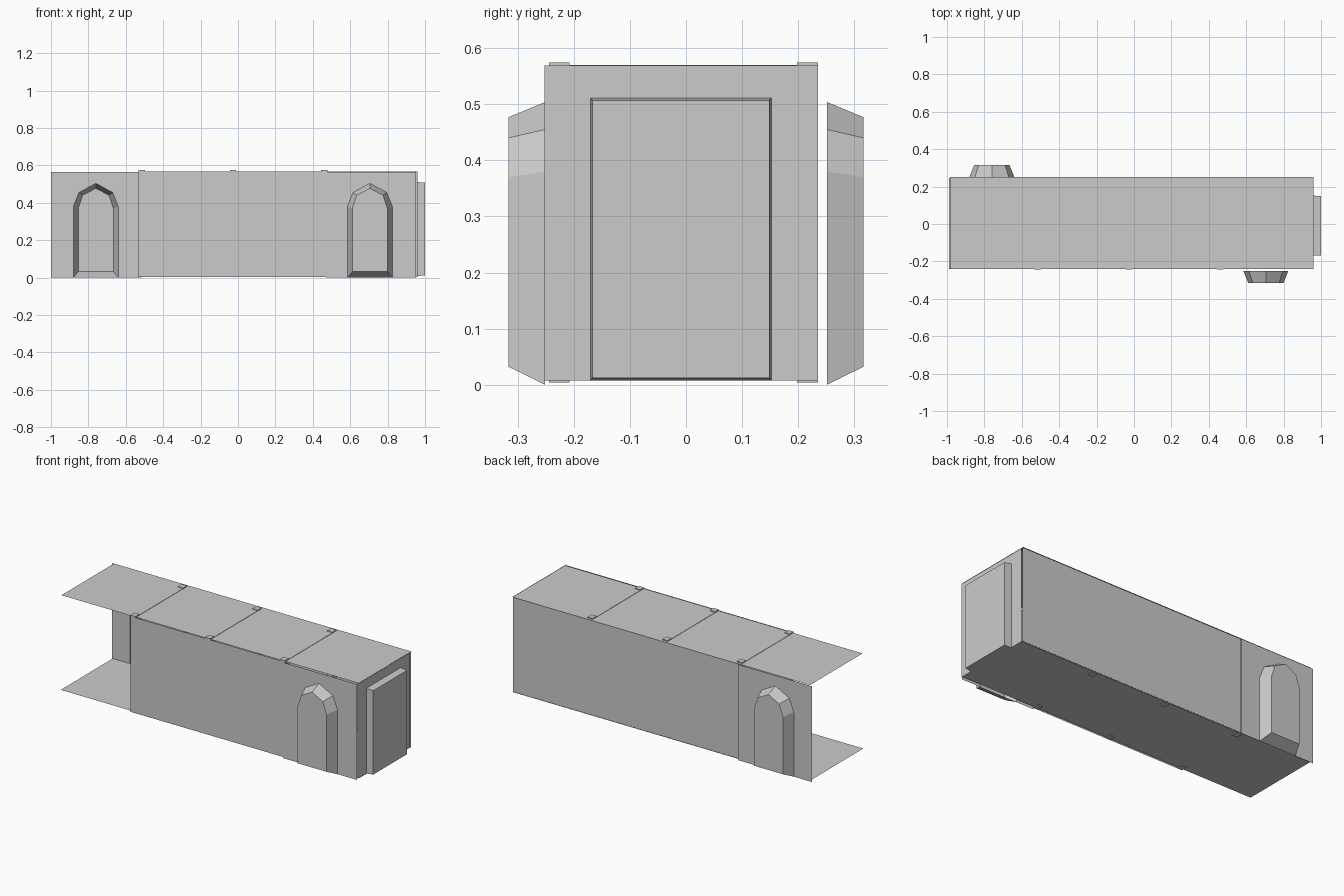
import bpy

if "Cube" in bpy.data.objects:
    bpy.data.objects.remove(bpy.data.objects["Cube"])

FLOOR, TOP = 0.008, 0.568


def make(name, verts, faces):
    mesh = bpy.data.meshes.new(name)
    mesh.from_pydata(verts, [], faces)
    mesh.update()
    ob = bpy.data.objects.new(name, mesh)
    bpy.context.collection.objects.link(ob)
    return ob


def box(name, lo, hi):
    verts = [(x, y, z) for x in (lo[0], hi[0]) for y in (lo[1], hi[1]) for z in (lo[2], hi[2])]
    return make(name, verts, [(0, 1, 3, 2), (4, 6, 7, 5), (0, 4, 5, 1),
                              (2, 3, 7, 6), (0, 2, 6, 4), (1, 5, 7, 3)])


def recessed_wall(name, place, u0, u1, z0, z1, outer, inner, depth):
    """Flat wall notched by the outer outline, with a tapered pocket ending in the inner outline."""
    n = len(outer)
    flat = outer + inner + [(u1, z0), (u1, z1), (u0, z1), (u0, z0)]
    verts = [place(u, z, depth if n <= i < 2 * n else 0) for i, (u, z) in enumerate(flat)]
    half = n // 2
    # wall face is split in two at the top of the outline
    wall = [list(range(n)) + [2 * n + k for k in range(4)]]
    pocket = [(i, (i + 1) % n, n + (i + 1) % n, n + i) for i in range(n)]
    back = [list(range(n, 2 * n))]
    return make(name, verts, wall + pocket + back)


def arch(cx, half, bottom, side, shoulder, apex):
    right = [(half, bottom), (half, side), (half * 0.75, shoulder)]
    left = [(-u, z) for u, z in reversed(right)]
    return [(cx + u, z) for u, z in left[::-1] + [(0, apex)] + right[::-1]]


# floor and ceiling sheets
make("floor", [(-0.99, -0.24, FLOOR), (0.96, -0.24, FLOOR), (0.96, 0.245, FLOOR), (-0.99, 0.245, FLOOR)],
     [(0, 1, 2, 3)])
make("ceiling", [(-0.985, -0.24, TOP), (0.96, -0.24, TOP), (0.96, 0.25, TOP), (-0.985, 0.25, TOP)],
     [(0, 1, 2, 3)])

# plain side walls
for name, y, x0, x1 in (("front_wall", -0.246, -0.53, 0.475), ("back_wall", 0.244, -0.515, 0.96)):
    make(name, [(x0, y, 0.004), (x1, y, 0.004), (x1, y, TOP), (x0, y, TOP)], [(0, 1, 2, 3)])

# side wall sections with arched alcoves
for name, s, cx, x0, x1 in (("front_alcove", -1, 0.705, 0.47, 0.952),
                            ("back_alcove", 1, -0.76, -1.0, -0.515)):
    recessed_wall(name, lambda u, z, d, s=s: (u, s * (0.251 + d), z), x0, x1, 0, 0.565,
                  arch(cx, 0.12, 0.0, 0.38, 0.455, 0.504),
                  arch(cx, 0.094, 0.032, 0.37, 0.44, 0.477), 0.065)

# end wall with doorway recess
recessed_wall("end_wall_doorway", lambda u, z, d: (0.957 + d, u, z), -0.252, 0.235, FLOOR, 0.569,
              [(-0.17, FLOOR), (-0.17, 0.511), (0.152, 0.511), (0.152, FLOOR)],
              [(-0.167, 0.012), (-0.167, 0.507), (0.149, 0.507), (0.149, 0.012)], 0.043)

# ribs: two pillars and a beam each
for i, x in enumerate((-0.515, -0.027, 0.461)):
    a, b = x - 0.017, x + 0.017
    box(f"front_pillar_{i}", (a, -0.244, 0.004), (b, -0.208, 0.574))
    box(f"back_pillar_{i}", (a, 0.198, 0.004), (b, 0.235, 0.574))
    box(f"ceiling_beam_{i}", (a, -0.208, 0.54), (b, 0.198, 0.57))
